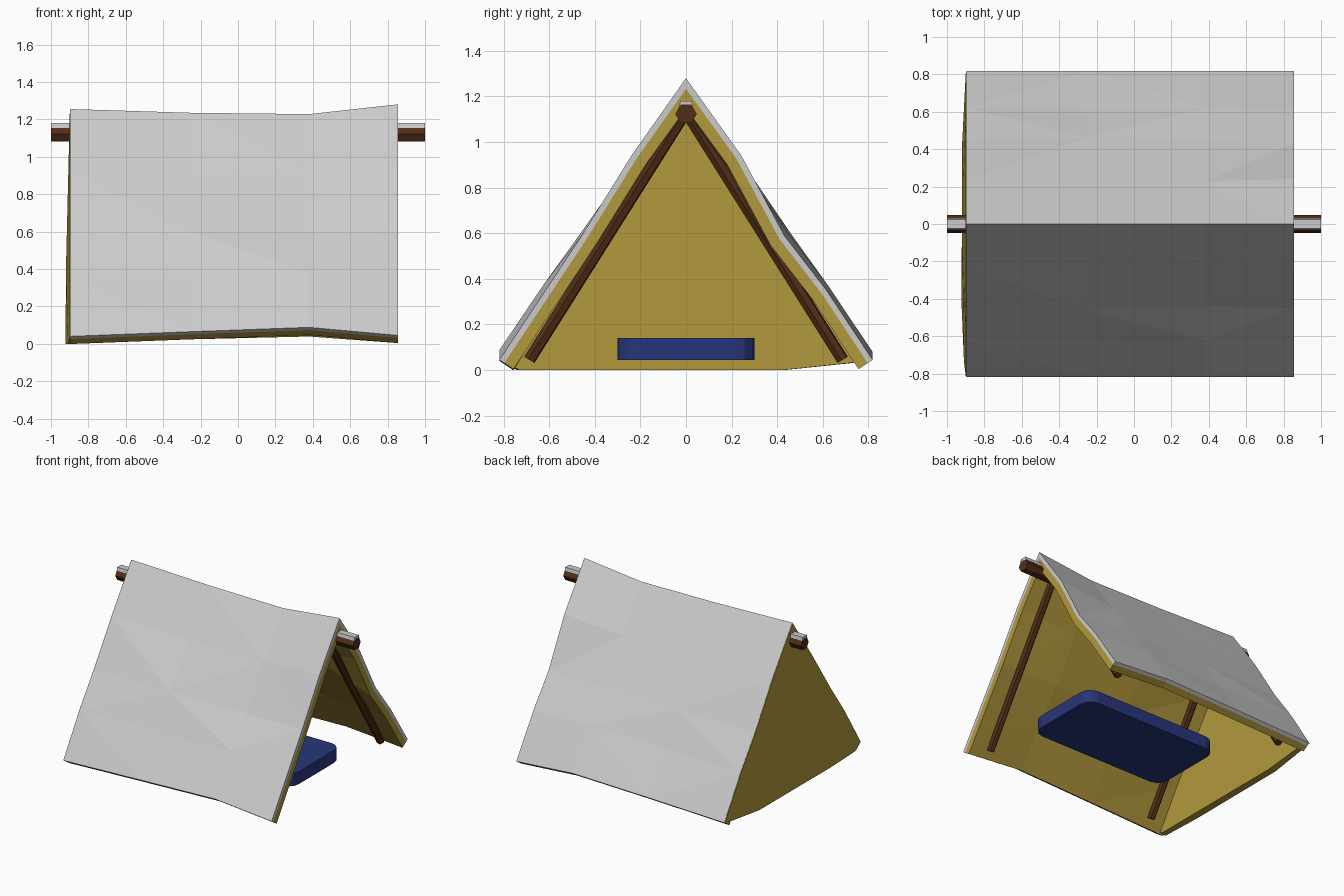
import bpy, bmesh, math
from mathutils import Vector

if "Cube" in bpy.data.objects:
    bpy.data.objects.remove(bpy.data.objects["Cube"])

def material(name, rgb):
    m = bpy.data.materials.new(name)
    m.diffuse_color = (*rgb, 1)
    m.use_nodes = True
    m.node_tree.nodes["Principled BSDF"].inputs["Base Color"].default_value = m.diffuse_color
    return m

YELLOW = material("yellow_canvas", (0.45, 0.32, 0.047))
BROWN = material("dark_wood", (0.085, 0.027, 0.009))
BLUE = material("blue_fabric", (0.021, 0.036, 0.195))

def make(name, verts, faces, mat=None):
    me = bpy.data.meshes.new(name)
    me.from_pydata(verts, [], faces)
    bm = bmesh.new()
    bm.from_mesh(me)
    bmesh.ops.recalc_face_normals(bm, faces=bm.faces)
    bm.to_mesh(me)
    bm.free()
    ob = bpy.data.objects.new(name, me)
    bpy.context.collection.objects.link(ob)
    if mat:
        me.materials.append(mat)
    return ob

def prism(name, ring_a, ring_b, mat=None):
    n = len(ring_a)
    faces = [tuple(range(n)), tuple(range(n, 2 * n))]
    faces += [(i, (i + 1) % n, n + (i + 1) % n, n + i) for i in range(n)]
    return make(name, ring_a + ring_b, faces, mat)

# Canvas shape: columns along x, rows down each slope, gentle sag offsets
XS = [-0.895, -0.25, 0.38, 0.855]
RIDGE = [1.255, 1.235, 1.228, 1.28]
ROWS = [0, 0.28, 0.55, 0.75, 1]
HEM = {-1: [0.04, 0.065, 0.088, 0.045], 1: [0.045, 0.065, 0.08, 0.045]}
SAG = {-1: [(0, 0, 0, 0), (0.008, -0.005, 0.01, 0.012), (0.005, 0.015, -0.012, 0),
            (0.012, 0.0, 0.01, 0), (0, 0, 0, 0)],
       1: [(0, 0, 0, 0), (0.012, 0.005, 0.0, 0.015), (0, 0.012, 0.0, -0.022),
           (0.01, -0.004, 0.01, 0), (0, 0, 0, 0)]}

def canvas_point(c, side, r, depth):
    normal = Vector((0, side * 0.83, 0.555))
    t = ROWS[r]
    p = Vector((XS[c], side * 0.818 * t, RIDGE[c] + (HEM[side][c] - RIDGE[c]) * t))
    if r == 0:
        return p - Vector((0, 0, depth / 0.555))
    return p + normal * (SAG[side][r][c] - depth)

PROFILE = [(-1, r) for r in range(4, -1, -1)] + [(1, r) for r in range(1, 5)]

def canvas_layer(name, outer, inner, mat=None):
    n, m = len(PROFILE), len(XS)
    verts = [canvas_point(c, s, r, d) for d in (outer, inner)
             for c in range(m) for s, r in PROFILE]
    idx = lambda l, c, k: l * n * m + c * n + k
    faces = []
    for c in range(m - 1):
        for k in range(n - 1):
            for l in (0, 1):
                a, b, e, f = idx(l, c, k), idx(l, c + 1, k), idx(l, c + 1, k + 1), idx(l, c, k + 1)
                faces += [(a, b, e), (a, e, f)] if (c + k) % 2 else [(a, b, f), (b, e, f)]
        for k in (0, n - 1):
            faces.append((idx(0, c, k), idx(0, c + 1, k), idx(1, c + 1, k), idx(1, c, k)))
    for c in (0, m - 1):
        for k in range(n - 1):
            faces.append((idx(0, c, k), idx(0, c, k + 1), idx(1, c, k + 1), idx(1, c, k)))
    make(name, verts, faces, mat)

canvas_layer("outer_canvas", 0, 0.026)
canvas_layer("inner_lining", 0.026, 0.074, YELLOW)

# End wall, bulging slightly outward at the bottom middle
wall = [canvas_point(0, s, r, 0.002) for s, r in PROFILE]
wall += [Vector((-0.9, 0.72, 0.03)), Vector((-0.915, 0.43, 0)),
         Vector((-0.918, -0.43, 0)), Vector((-0.905, -0.74, 0))]
outer = [Vector((p.x - 0.004, p.y, p.z)) for p in wall]
inner = [Vector((-0.865, p.y * 0.985, p.z)) for p in wall]
n = len(wall)
faces = [(i, (i + 1) % n, n + (i + 1) % n, n + i) for i in range(n)]
hubs = [Vector((-0.92, 0, 0.4)), Vector((-0.865, 0, 0.4))]
faces += [(l * n + i, l * n + (i + 1) % n, 2 * n + l) for l in (0, 1) for i in range(n)]
make("end_wall", outer + inner + hubs, faces, YELLOW)

# Poles
def pole(name, a, b, radius, turn=0):
    a, b = Vector(a), Vector(b)
    axis = (b - a).normalized()
    u = axis.orthogonal().normalized() if abs(axis.x) < 0.9 else Vector((0, 0, 1))
    v = axis.cross(u)
    ring = [u * radius * math.cos(turn + i * math.pi / 3) + v * radius * math.sin(turn + i * math.pi / 3)
            for i in range(6)]
    prism(name, [a + p for p in ring], [b + p for p in ring], BROWN)

pole("ridge_pole", (-1, 0, 1.123), (1, 0, 1.123), 0.047, math.pi / 6)

# Pale strip along the top of the ridge pole
strip = [(-0.03, 1.155), (0.03, 1.155), (0.025, 1.18), (-0.025, 1.18)]
prism("ridge_strip", [(-1, y, z) for y, z in strip], [(1, y, z) for y, z in strip])

for x, end in ((-0.73, "left"), (0.72, "right")):
    for s, side in ((-1, "front"), (1, "back")):
        pole(f"{side}_{end}_leg_pole", (x, s * 0.687, 0.045), (x, 0, 1.135), 0.028)

# Sleeping mat with rounded corners
def corner_ring(z, hx=0.57, hy=0.3, c=0.085, cx=0.09):
    pts = []
    for q, (sx, sy) in enumerate(((1, 1), (-1, 1), (-1, -1), (1, -1))):
        for i in range(4):
            a = math.pi / 2 * (q + i / 3)
            pts.append((cx + sx * (hx - c) + c * math.cos(a), sy * (hy - c) + c * math.sin(a), z))
    return pts

prism("sleeping_mat", corner_ring(0.045), corner_ring(0.14), BLUE)
